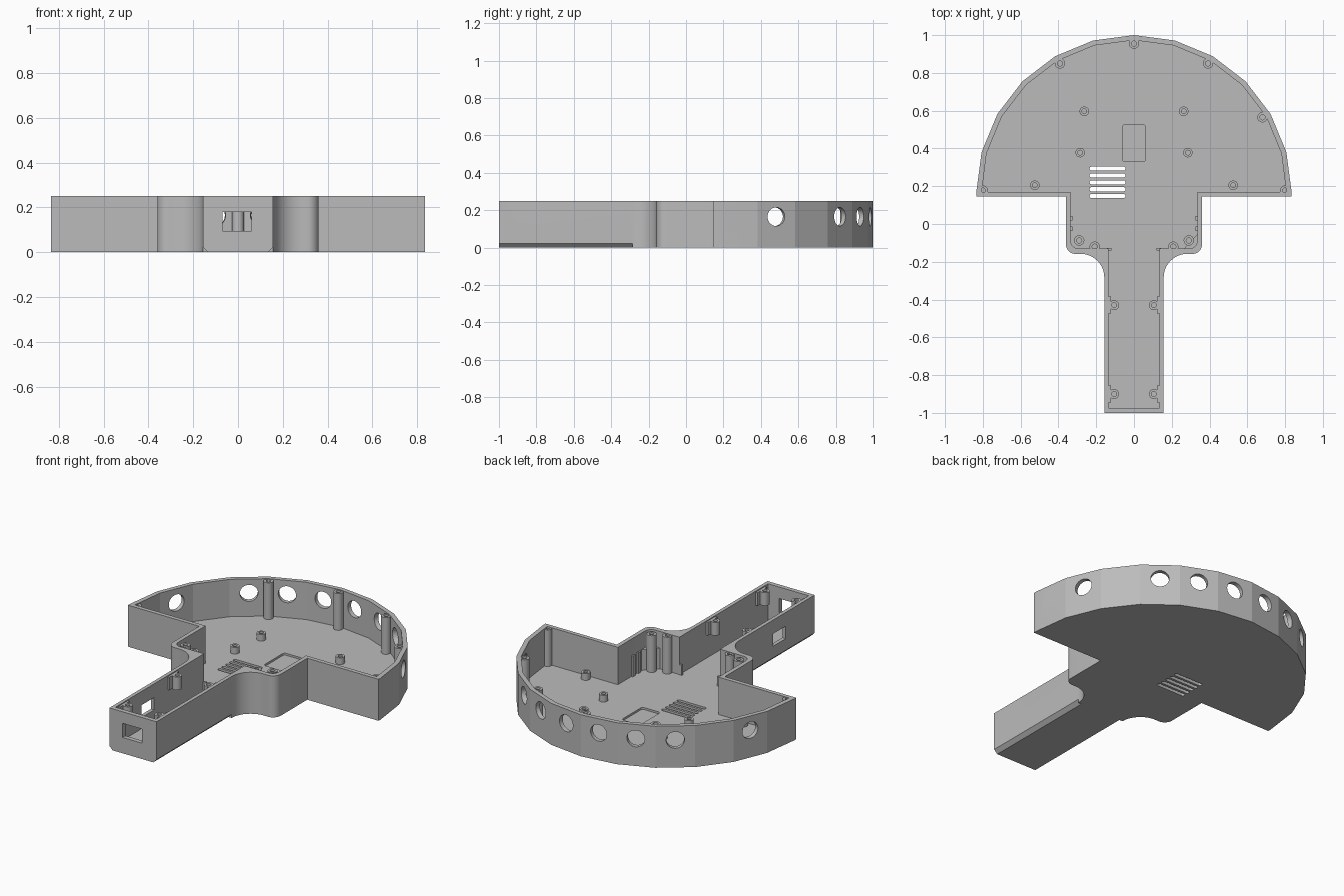
import bpy, bmesh
from math import cos, sin, pi, radians
from mathutils import Matrix, Vector

cube = bpy.data.objects.get("Cube")
if cube:
    bpy.data.objects.remove(cube, do_unlink=True)

H, FLOOR = 0.25, 0.025          # case height, floor thickness
DOME_Y, DOME_R = 0.165, 0.835   # faceted dome centre and radius

grey = bpy.data.materials.new("grey plastic")
grey.use_nodes = True
grey.diffuse_color = (0.5, 0.5, 0.5, 1)
grey.node_tree.nodes["Principled BSDF"].inputs["Base Color"].default_value = (0.5, 0.5, 0.5, 1)


def make_object(name, bm):
    bmesh.ops.recalc_face_normals(bm, faces=bm.faces)
    mesh = bpy.data.meshes.new(name)
    bm.to_mesh(mesh)
    bm.free()
    mesh.materials.append(grey)
    ob = bpy.data.objects.new(name, mesh)
    bpy.context.collection.objects.link(ob)
    return ob


def prism(name, pts, z0, z1, matrix=Matrix()):
    """Extrude a 2D outline from z0 to z1, then place it."""
    bm = bmesh.new()
    face = bm.faces.new([bm.verts.new((x, y, z0)) for x, y in pts])
    new = bmesh.ops.extrude_face_region(bm, geom=[face])["geom"]
    bmesh.ops.translate(bm, vec=(0, 0, z1 - z0),
                        verts=[v for v in new if isinstance(v, bmesh.types.BMVert)])
    bm.transform(matrix)
    return make_object(name, bm)


def arc(cx, cy, r, a0, a1, n):
    angles = [radians(a0 + (a1 - a0) * i / n) for i in range(n + 1)]
    return [(cx + r * cos(a), cy + r * sin(a)) for a in angles]


def rounded(w, h, r, n=6):
    """Rounded rectangle about the origin."""
    x, y = w / 2 - r, h / 2 - r
    return (arc(x, y, r, 0, 90, n) + arc(-x, y, r, 90, 180, n)
            + arc(-x, -y, r, 180, 270, n) + arc(x, -y, r, 270, 360, n))


def rect(w, h):
    return [(w / 2, h / 2), (-w / 2, h / 2), (-w / 2, -h / 2), (w / 2, -h / 2)]


def box(name, x0, x1, y0, y1, z0, z1):
    return prism(name, [(x0, y0), (x1, y0), (x1, y1), (x0, y1)], z0, z1)


def mirrored(half):
    """Complete an outline from its right half, whose last point is on x = 0."""
    return half + [(-x, y) for x, y in reversed(half[:-1])]


def circle(r, n=32):
    return arc(0, 0, r, 0, 360, n)[:-1]


def tube(name, x, y, z0, z1, r, depth):
    """Round post with a blind screw hole, turned from a profile."""
    ri = r * 0.5
    prof = [(0, z0), (r, z0), (r, z1), (ri, z1), (ri, z1 - depth), (0, z1 - depth)]
    bm = bmesh.new()
    verts = [bm.verts.new((px, 0, pz)) for px, pz in prof]
    edges = [bm.edges.new(p) for p in zip(verts, verts[1:])]
    bmesh.ops.spin(bm, geom=verts + edges, cent=(0, 0, 0), axis=(0, 0, 1),
                   angle=2 * pi, steps=32, use_duplicate=False)
    bmesh.ops.remove_doubles(bm, verts=bm.verts, dist=1e-5)
    bmesh.ops.translate(bm, vec=(x, y, 0), verts=bm.verts)
    return make_object(name, bm)


def facing(direction, x, y, z):
    """Frame whose local z points along a horizontal direction and local y is up."""
    d = Vector(direction).normalized()
    up = Vector((0, 0, 1))
    side = up.cross(d)
    m = Matrix((side, up, d)).transposed().to_4x4()
    return Matrix.Translation((x, y, z)) @ m


# Outer case and its cavity
outer = ([(0.157, -1)] + arc(0.282, -0.283, 0.125, 180, 90, 10)
         + arc(0.31, -0.108, 0.05, -90, 0, 10) + [(0.36, 0.145), (DOME_R, 0.145)]
         + arc(0, DOME_Y, DOME_R, 0, 90, 6))
inner = ([(0.135, -0.973), (0.135, -0.13)] + arc(0.295, -0.09, 0.04, -90, 0, 10)
         + [(0.335, 0.17), (0.806, 0.17)] + arc(0, DOME_Y, 0.808, 15, 90, 5))
case = prism("case_shell", mirrored(outer), 0, H)
cutters = [prism("cavity", mirrored(inner), FLOOR, H + 0.1)]

# Round windows, one in each dome facet
for i in range(12):
    a = radians(7.5 + 15 * i)
    cutters.append(prism("window", circle(0.05), -0.06, 0.06,
                   facing((cos(a), sin(a), 0), 0.82 * cos(a), DOME_Y + 0.82 * sin(a), 0.165)))

# Handle openings: round button hole, small slot, side port and end port
cutters += [
    prism("button_hole", circle(0.05), -0.05, 0.05, facing((1, 0, 0), 0.15, -0.33, 0.14)),
    prism("slot", rounded(0.07, 0.034, 0.0165), -0.05, 0.05, facing((1, 0, 0), 0.15, -0.92, 0.115)),
    prism("side_port", rect(0.12, 0.075), -0.05, 0.05, facing((1, 0, 0), -0.15, -0.665, 0.13)),
    prism("end_port", rect(0.13, 0.085), -0.06, 0.06, facing((0, 1, 0), -0.004, -1, 0.138)),
]

# Floor vents and shallow floor recess
for i in range(5):
    cutters.append(prism("vent", rounded(0.19, 0.022, 0.0105), -0.05, 0.1,
                   Matrix.Translation((-0.14, 0.293 - 0.0363 * i, 0))))
cutters.append(prism("recess", rounded(0.122, 0.196, 0.015), FLOOR - 0.012, 0.1,
               Matrix.Translation((0, 0.428, 0))))

# Chamfers along the bottom edges of the handle
for s in (-1, 1):
    c = 0.022
    tri = [(s * (0.157 - c - 0.01), -0.01), (s * 0.167, -0.01), (s * 0.167, c + 0.01)]
    cutters.append(prism("chamfer", tri, 0.285, 1.1, facing((0, -1, 0), 0, 0, 0)
                   @ Matrix.Scale(-1, 4, (1, 0, 0))))

for c in cutters:
    c.hide_render = True
    mod = case.modifiers.new(c.name, "BOOLEAN")
    mod.operation, mod.solver, mod.object = "DIFFERENCE", "EXACT", c
    bpy.context.view_layer.objects.active = case
    bpy.ops.object.modifier_apply(modifier=mod.name)
    bpy.data.objects.remove(c, do_unlink=True)

parts = [case]

# Tall screw posts around the rim
rim = [(0, 0.955), (0.68, 0.565)]
for s in (-1, 1):
    rim += [(s * 0.392, 0.85), (s * 0.8, 0.177), (s * 0.29, -0.087), (s * 0.208, -0.12)]
for x, y in rim:
    parts.append(tube("screw_post", x, y, FLOOR - 0.005, H - 0.004, 0.027, 0.08))

for s in (-1, 1):
    # Short board standoffs
    for x, y in ((0.525, 0.205), (0.263, 0.597), (0.285, 0.378)):
        parts.append(tube("standoff", s * x, y, FLOOR - 0.005, 0.065, 0.025, 0.03))
    # Hanging handle bosses with wall pads
    for y in (-0.43, -0.9):
        parts.append(tube("handle_boss", s * 0.105, y, 0.165, H - 0.006, 0.026, 0.05))
        xs = sorted((s * 0.123, s * 0.145))
        parts.append(box("boss_pad", *xs, y - 0.045, y + 0.045, 0.165, H - 0.006))
    # Board guides at the handle mouth and on the side walls
    xs = sorted((s * 0.118, s * 0.142))
    parts.append(box("mouth_rib", *xs, -0.14, -0.128, FLOOR - 0.005, 0.085))
    xs = sorted((s * 0.325, s * 0.345))
    for y in (0.03, -0.025):
        parts.append(box("wall_rib", *xs, y - 0.012, y + 0.012, FLOOR - 0.005, 0.15))

# Block filling one inner corner
parts.append(prism("corner_block", [(0.34, -0.11), (0.34, -0.05), (0.26, -0.135), (0.31, -0.135)],
                   FLOOR - 0.005, 0.15))

bpy.ops.object.select_all(action="DESELECT")
for p in parts:
    p.select_set(True)
bpy.context.view_layer.objects.active = case
bpy.ops.object.shade_smooth_by_angle(angle=radians(13))
